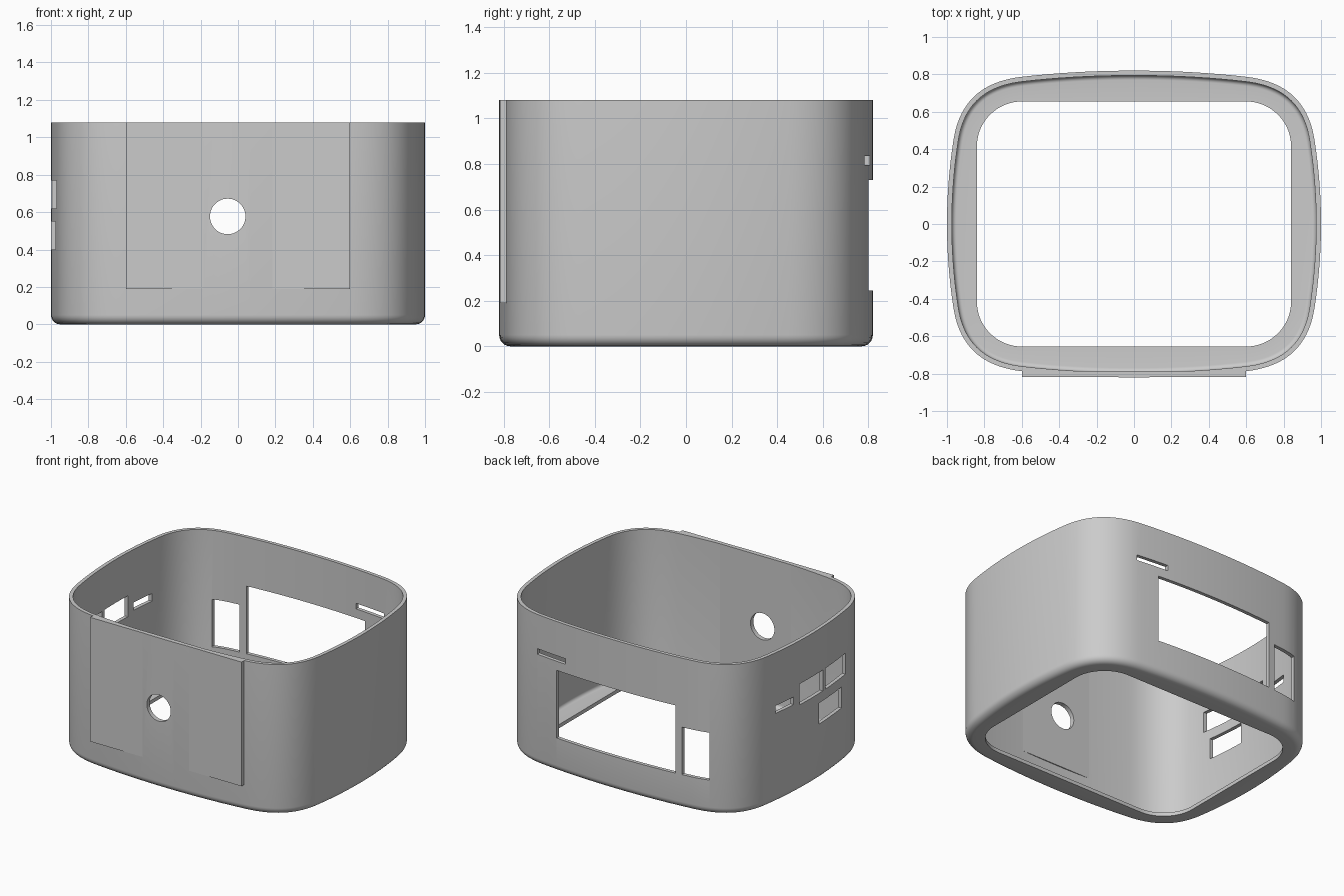
import bpy, bmesh, math
from mathutils import Vector
from mathutils.geometry import interpolate_bezier

if "Cube" in bpy.data.objects:
    bpy.data.objects.remove(bpy.data.objects["Cube"], do_unlink=True)

HEIGHT, WALL, FILLET = 1.08, 0.026, 0.05

grey = bpy.data.materials.new("plain grey")
grey.use_nodes = True
colour = (0.6, 0.6, 0.6, 1)
grey.diffuse_color = colour
grey.node_tree.nodes["Principled BSDF"].inputs["Base Color"].default_value = colour


def make_object(name, bm):
    bmesh.ops.recalc_face_normals(bm, faces=bm.faces)
    mesh = bpy.data.meshes.new(name)
    bm.to_mesh(mesh)
    bm.free()
    mesh.materials.append(grey)
    obj = bpy.data.objects.new(name, mesh)
    bpy.context.collection.objects.link(obj)
    return obj


def box(name, lo, hi):
    bm = bmesh.new()
    bmesh.ops.create_cube(bm, size=1)
    for v in bm.verts:
        v.co = [a + (b - a) * (c + 0.5) for a, b, c in zip(lo, hi, v.co)]
    return make_object(name, bm)


def cylinder_y(name, x, z, radius, y0, y1):
    bm = bmesh.new()
    bmesh.ops.create_cone(bm, cap_ends=True, segments=48, radius1=radius,
                          radius2=radius, depth=abs(y1 - y0))
    for v in bm.verts:
        v.co = (x + v.co.x, (y0 + y1) / 2 + v.co.z, z + v.co.y)
    return make_object(name, bm)


def loop_from_quarter(width, side, top, depth, slope_side, slope_top, k):
    """Closed outline: side arc, corner arc and top arc, mirrored to four quarters."""
    a, b = Vector((width, 0)), Vector(side)
    c, d = Vector(top), Vector((0, depth))
    up = Vector((-slope_side, 1)).normalized()
    right = Vector((1, -slope_top)).normalized()
    spans = [(a, a + Vector((0, b.y / 3)), b - up * b.y / 3, b, 10),
             (b, b + up * k, c + right * k, c, 20),
             (c, c - right * c.x / 3, d + Vector((c.x / 3, 0)), d, 10)]
    quarter = []
    for p0, h0, h1, p1, n in spans:
        quarter += [Vector(p[:2]) for p in interpolate_bezier(p0, h0, h1, p1, n)][:-1]
    quarter.append(d)
    half = quarter + [Vector((-p.x, p.y)) for p in reversed(quarter[:-1])]
    return half + [Vector((p.x, -p.y)) for p in reversed(half[1:-1])]


def inset(loop, dist):
    result = []
    for i, p in enumerate(loop):
        t = (loop[(i + 1) % len(loop)] - loop[i - 1]).normalized()
        result.append(p + Vector((-t.y, t.x)) * dist)
    return result


def cut(target, cutters):
    bpy.context.view_layer.objects.active = target
    for c in cutters:
        mod = target.modifiers.new("cut", "BOOLEAN")
        mod.operation, mod.solver, mod.object = "DIFFERENCE", "EXACT", c
        bpy.ops.object.modifier_apply(modifier=mod.name)


# Bulging outer outline and the rounded opening in the floor
outline = loop_from_quarter(1.0, (0.965, 0.45), (0.6, 0.787), 0.82, 0.155, 0.115, 0.21)
opening = loop_from_quarter(0.84, (0.84, 0.415), (0.6, 0.655), 0.655, 0, 0, 0.132)

# Shell: wall section swept round the outline, with rounded bottom edges
rings = [(opening, 0)]
STEPS = 6
for i in range(STEPS + 1):
    a = math.pi / 2 * i / STEPS
    rings.append((inset(outline, FILLET * (1 - math.sin(a))), FILLET * (1 - math.cos(a))))
rings += [(outline, HEIGHT), (inset(outline, WALL), HEIGHT)]
for i in range(STEPS + 1):
    a = math.pi / 2 * (1 - i / STEPS)
    r = FILLET - WALL
    rings.append((inset(outline, FILLET - r * math.sin(a)), FILLET - r * math.cos(a)))
rings.append((opening, WALL))

bm = bmesh.new()
verts = [[bm.verts.new((p.x, p.y, z)) for p in loop] for loop, z in rings]
for i, ring in enumerate(verts):
    nxt = verts[(i + 1) % len(verts)]
    for j in range(len(ring)):
        k = (j + 1) % len(ring)
        bm.faces.new((ring[j], ring[k], nxt[k], nxt[j]))
shell = make_object("case_shell", bm)

# Flat plate on the front
plate = box("front_plate", (-0.6, -0.817, 0.19), (0.6, -0.787, HEIGHT))

# Openings in the back (x and z ranges) and in the right side (y and z ranges)
back = [(-0.475, 0.465, 0.245, 0.73), (-0.72, -0.525, 0.245, 0.585), (0.39, 0.63, 0.795, 0.835)]
side = [(0.2, 0.38, 0.645, 0.7), (-0.125, 0.14, 0.62, 0.77),
        (-0.42, -0.155, 0.62, 0.77), (-0.365, -0.08, 0.4, 0.55)]
ports = [box("back_cutter", (x0, 0.68, z0), (x1, 0.9, z1)) for x0, x1, z0, z1 in back]
ports += [box("side_cutter", (-1.1, y0, z0), (-0.88, y1, z1)) for y0, y1, z0, z1 in side]
hole = cylinder_y("front_hole_cutter", -0.055, 0.577, 0.095, -0.9, -0.7)
cut(shell, ports + [hole])
cut(plate, [hole])
for c in ports + [hole]:
    bpy.data.objects.remove(c, do_unlink=True)

# Smooth walls with crisp edges
for obj in (shell, plate):
    bpy.ops.object.select_all(action="DESELECT")
    obj.select_set(True)
    bpy.context.view_layer.objects.active = obj
    bpy.ops.object.shade_smooth_by_angle(angle=math.radians(30))
